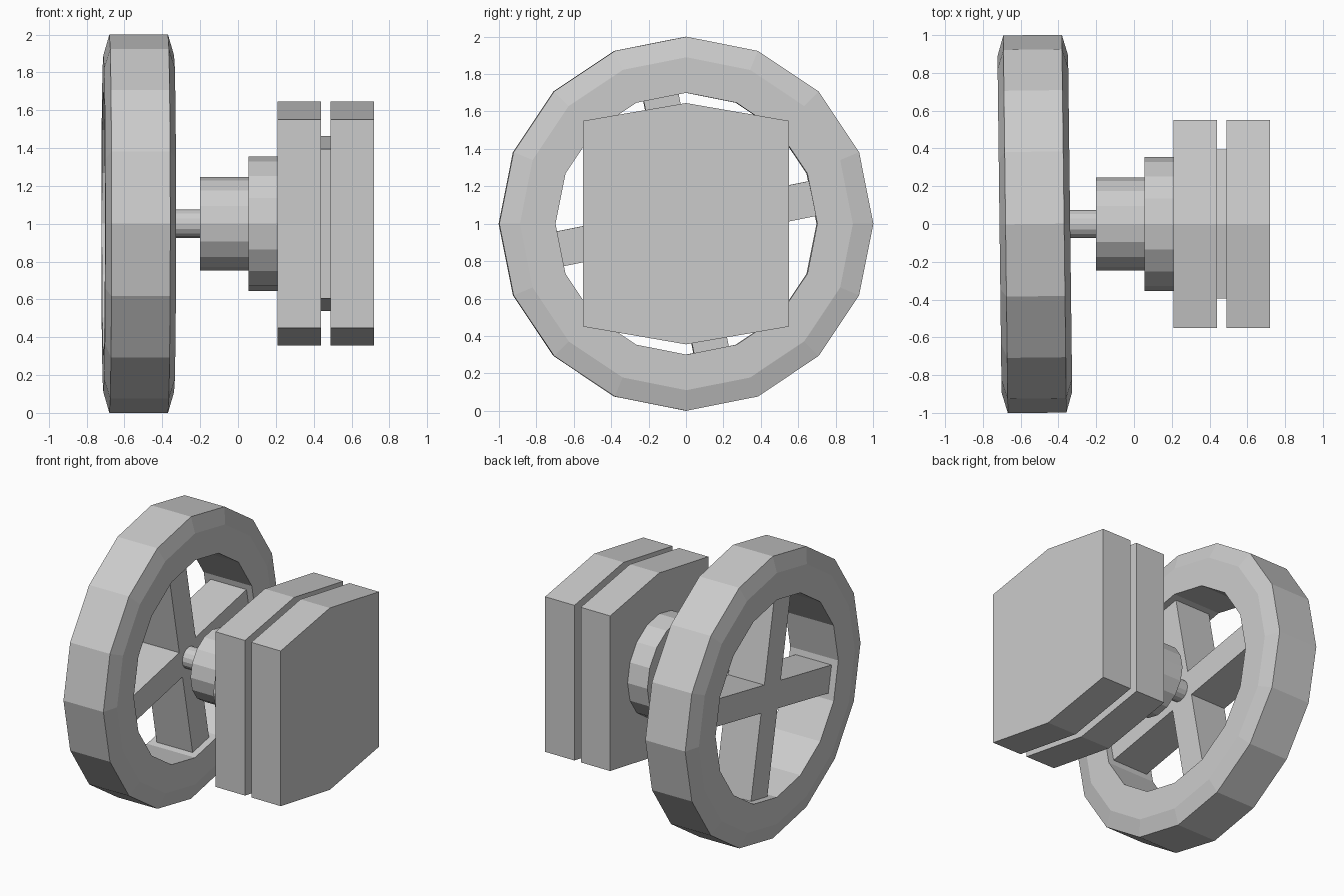
import bpy, bmesh, math
from mathutils import Matrix, Vector

cube = bpy.data.objects.get("Cube")
if cube:
    bpy.data.objects.remove(cube, do_unlink=True)

steel = bpy.data.materials.new("grey_metal")
steel.use_nodes = True
GREY = (0.6, 0.6, 0.6, 1)
steel.diffuse_color = GREY
steel.node_tree.nodes["Principled BSDF"].inputs["Base Color"].default_value = GREY

AXIS_Z = 1.0
SIDES = 16


def add_object(name, bm):
    bmesh.ops.recalc_face_normals(bm, faces=bm.faces)
    mesh = bpy.data.meshes.new(name)
    bm.to_mesh(mesh)
    bm.free()
    mesh.materials.append(steel)
    obj = bpy.data.objects.new(name, mesh)
    bpy.context.collection.objects.link(obj)
    obj.location.z = AXIS_Z
    return obj


def prism(name, outline, x0, x1):
    """Extrude a (y, z) outline along x."""
    bm = bmesh.new()
    face = bm.faces.new([bm.verts.new((x0, y, z)) for y, z in outline])
    moved = bmesh.ops.extrude_face_region(bm, geom=[face], use_keep_orig=True)["geom"]
    bmesh.ops.translate(bm, vec=(x1 - x0, 0, 0),
                        verts=[v for v in moved if isinstance(v, bmesh.types.BMVert)])
    return add_object(name, bm)


def circle(radius):
    return [(radius * math.sin(i * math.tau / SIDES), radius * math.cos(i * math.tau / SIDES))
            for i in range(SIDES)]


def block_outline(scale):
    half, peak = 0.55 * scale, 0.645 * scale
    return [(-half, -half), (0, -peak), (half, -half), (half, half), (0, peak), (-half, half)]


# Wheel rim: closed (x, radius) profile turned around the axle
WHEEL_X = -0.525
profile = [(-0.155, 1), (0.155, 1), (0.187, 0.89), (0.187, 0.7), (-0.187, 0.7), (-0.187, 0.89)]
bm = bmesh.new()
rings = [[bm.verts.new((x, y, z)) for y, z in circle(r)] for x, r in profile]
for k, ring in enumerate(rings):
    other = rings[(k + 1) % len(rings)]
    for i in range(SIDES):
        j = (i + 1) % SIDES
        bm.faces.new((ring[i], ring[j], other[j], other[i]))
rim = add_object("wheel_rim", bm)

# Crossed spokes inside the rim
bm = bmesh.new()
for quarter in range(4):
    place = Matrix.Rotation(math.radians(11.25 + 90 * quarter), 4, "X")
    place = place @ Matrix.Translation((0, 0.355, 0)) @ Matrix.Diagonal((0.28, 0.71, 0.19, 1))
    bmesh.ops.create_cube(bm, size=1, matrix=place)
spokes = add_object("wheel_spokes", bm)

# The wheel sits very slightly askew on its axle
for part in (rim, spokes):
    part.location.x = WHEEL_X
    part.rotation_euler.z = math.radians(0.7)

# Axle and stepped hub
prism("axle", circle(0.075), -0.42, -0.2)
prism("hub", circle(0.247), -0.2, 0.055)
prism("flange", circle(0.355), 0.055, 0.21)

# Twin mounting blocks with a narrower spacer between
prism("inner_block", block_outline(1), 0.21, 0.44)
prism("spacer", block_outline(0.717), 0.44, 0.49)
prism("outer_block", block_outline(1), 0.49, 0.72)
